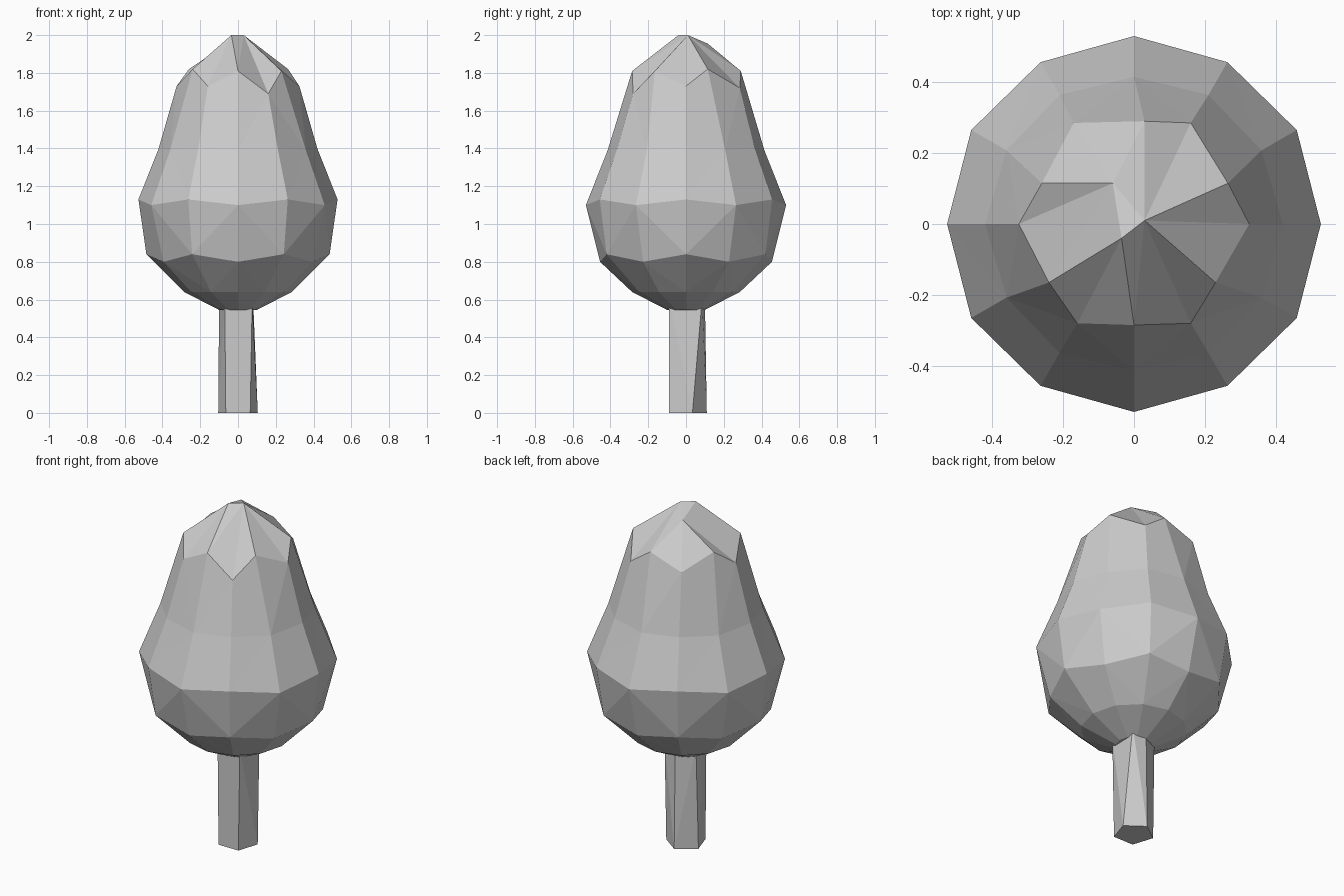
import bpy
import bmesh
from math import cos, sin, pi
from mathutils import Vector

SIDES = 12

cube = bpy.data.objects.get("Cube")
if cube:
    bpy.data.objects.remove(cube, do_unlink=True)

grey = bpy.data.materials.new("plain_grey")
grey.use_nodes = True
grey.diffuse_color = (0.6, 0.6, 0.6, 1)
grey.node_tree.nodes["Principled BSDF"].inputs["Base Color"].default_value = (0.6, 0.6, 0.6, 1)


def ring(radius, z, odd_radius=None, odd_z=None):
    """Circle of points; every second one may have its own radius and height."""
    points = []
    for i in range(SIDES):
        odd = i % 2 == 1
        r = odd_radius if odd and odd_radius else radius
        h = odd_z if odd and odd_z else z
        a = 2 * pi * i / SIDES
        points.append(Vector((r * cos(a), r * sin(a), h)))
    return points


def loft(name, rings):
    """Bridge rings of equal length, cap both ends, keep flat triangles."""
    bm = bmesh.new()
    loops = [[bm.verts.new(p) for p in pts] for pts in rings]
    for low, high in zip(loops, loops[1:]):
        n = len(low)
        for i in range(n):
            j = (i + 1) % n
            bm.faces.new((low[i], low[j], high[j], high[i]))
    bm.faces.new(loops[0][::-1])
    bm.faces.new(loops[-1])
    bmesh.ops.remove_doubles(bm, verts=bm.verts[:], dist=0.001)
    bmesh.ops.triangulate(bm, faces=bm.faces[:], quad_method='SHORT_EDGE')
    bmesh.ops.recalc_face_normals(bm, faces=bm.faces[:])
    mesh = bpy.data.meshes.new(name)
    bm.to_mesh(mesh)
    bm.free()
    mesh.materials.append(grey)
    obj = bpy.data.objects.new(name, mesh)
    bpy.context.collection.objects.link(obj)
    return obj


# Crown: faceted pear shape with a zigzag shoulder
shoulder = [Vector(p) for p in (
    (.325, 0, 1.73), (.265, .115, 1.82), (.16, .285, 1.72), (.03, .29, 1.81),
    (-.17, .285, 1.74), (-.26, .115, 1.82), (-.325, 0, 1.73), (-.24, -.165, 1.82),
    (-.16, -.28, 1.73), (0, -.285, 1.81), (.16, -.28, 1.69), (.23, -.165, 1.81))]

# Tip: three points shared out around the ring
tip_points = {
    "A": Vector((.03, .01, 2)),
    "B": Vector((-.035, -.04, 2)),
    "C": Vector((-.06, .115, 1.955)),
}
tip = [tip_points[k] for k in "AAAACCCBBBAA"]

loft("crown", [
    ring(.1, .545),
    ring(.285, .64),
    ring(.485, .84, .455, .8),
    ring(.527, 1.13, .53, 1.1),
    ring(.42, 1.4, .415, 1.39),
    shoulder,
    tip,
])

# Trunk: five-sided post, slightly twisted towards the top
base = [Vector((.11 * cos(pi / 2 + k * 2 * pi / 5),
                .11 * sin(pi / 2 + k * 2 * pi / 5), 0)) for k in range(5)]
head = [Vector((x, y, .6)) for x, y in (
    (0, .1), (-.1, .05), (-.07, -.09), (.075, -.09), (.08, .085))]
loft("trunk", [base, head])
